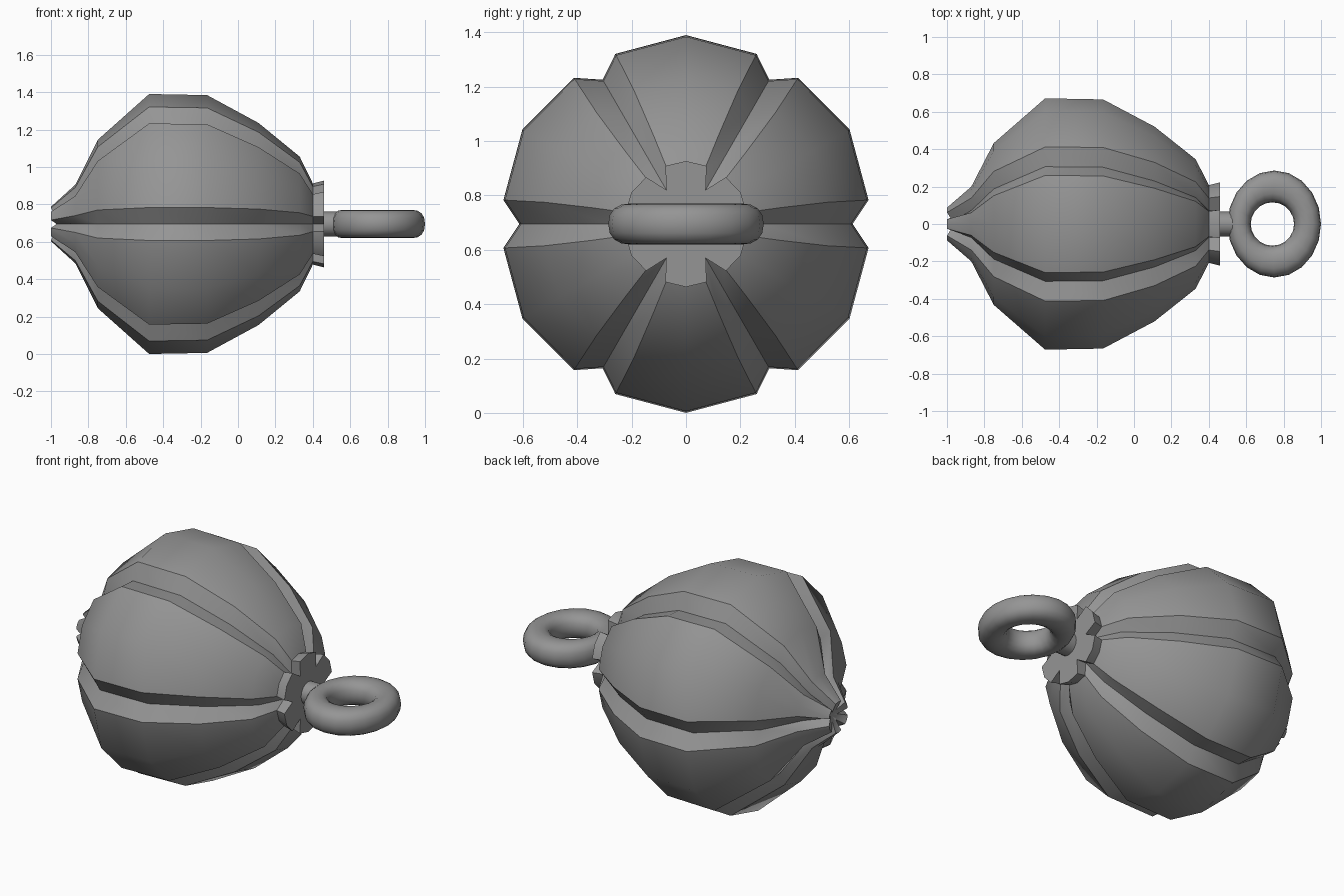
import bpy, bmesh
from math import sin, cos, pi, radians, asin, copysign

if "Cube" in bpy.data.objects:
    bpy.data.objects.remove(bpy.data.objects["Cube"])

AXIS_Z = 0.695
grey = bpy.data.materials.new("dark_grey")
grey.diffuse_color = (0.3, 0.3, 0.3, 1)
grey.use_nodes = True
grey.node_tree.nodes["Principled BSDF"].inputs["Base Color"].default_value = grey.diffuse_color


def make_object(name, bm, angle=None):
    bmesh.ops.recalc_face_normals(bm, faces=bm.faces)
    mesh = bpy.data.meshes.new(name)
    bm.to_mesh(mesh)
    bm.free()
    mesh.materials.append(grey)
    ob = bpy.data.objects.new(name, mesh)
    ob.location.z = AXIS_Z
    bpy.context.collection.objects.link(ob)
    if angle:
        bpy.ops.object.select_all(action='DESELECT')
        ob.select_set(True)
        bpy.context.view_layer.objects.active = ob
        bpy.ops.object.shade_smooth_by_angle(angle=radians(angle))
    return ob


def bridge(bm, a, b):
    n = len(a)
    for i in range(n):
        j = (i + 1) % n
        bm.faces.new((a[i], a[j], b[j], b[i]))


def fan(bm, ring, x):
    c = bm.verts.new((x, 0, 0))
    for i in range(len(ring)):
        bm.faces.new((ring[i], ring[(i + 1) % len(ring)], c))


# Six-lobed body with flared collar: x, crest radius, groove radius, groove half width
stations = [
    (-1.00, 0.092, 0.030, 0.021),
    (-0.87, 0.210, 0.145, 0.045),
    (-0.75, 0.450, 0.375, 0.075),
    (-0.475, 0.695, 0.613, 0.088),
    (-0.165, 0.689, 0.607, 0.088),
    (0.11, 0.540, 0.460, 0.080),
    (0.33, 0.360, 0.283, 0.060),
    (0.40, 0.217, 0.142, 0.041),
    (0.46, 0.232, 0.145, 0.041),
]
bm = bmesh.new()
rings = []
for x, crest, groove, half in stations:
    shoulder = crest * 0.975
    off = asin(half / shoulder)
    ring = []
    for k in range(6):
        base = k * pi / 3
        for r, a in ((groove, 0), (shoulder, off), (crest, pi / 6), (shoulder, pi / 3 - off)):
            gx = x + 0.03 if (x == -1.0 and r == groove) else x
            ring.append(bm.verts.new((gx, r * cos(base + a), r * sin(base + a))))
    rings.append(ring)
for a, b in zip(rings, rings[1:]):
    bridge(bm, a, b)
fan(bm, rings[0], -0.95)
fan(bm, rings[-1], 0.46)

# Smooth lobes, with crisp groove edges and crisp collar and end rims
for f in bm.faces:
    f.smooth = True
for a, b in zip(rings, rings[1:]):
    for i in range(24):
        if i % 4 != 2:
            bm.edges.get((a[i], b[i])).smooth = False
for ring in (rings[0], rings[-2], rings[-1]):
    for i in range(24):
        bm.edges.get((ring[i], ring[(i + 1) % 24])).smooth = False
make_object("lobed_body", bm)

# Short stem joining the collar to the ring
bm = bmesh.new()
ends = [[bm.verts.new((x, 0.066 * cos(i * pi / 8), 0.066 * sin(i * pi / 8)))
         for i in range(16)] for x in (0.44, 0.57)]
bridge(bm, *ends)
for e in ends:
    bm.faces.new(e)
make_object("stem", bm, 40)

# Slightly oval hanging ring lying flat, with a rounded-box section
bm = bmesh.new()
SEG, SIDES = 20, 16


def soft(v):
    return copysign(abs(v) ** 0.85, v)


loops = []
for i in range(SEG):
    a = 2 * pi * i / SEG
    loop = []
    for j in range(SIDES):
        t = 2 * pi * j / SIDES
        u = soft(cos(t))
        rx = 0.183 + 0.067 * u
        ry = 0.201 + 0.085 * u
        loop.append(bm.verts.new((0.75 + rx * cos(a) - 0.005 * (1 - u),
                                  ry * sin(a), 0.076 * soft(sin(t)))))
    loops.append(loop)
for i in range(SEG):
    bridge(bm, loops[i], loops[(i + 1) % SEG])
make_object("hanging_ring", bm, 60)
